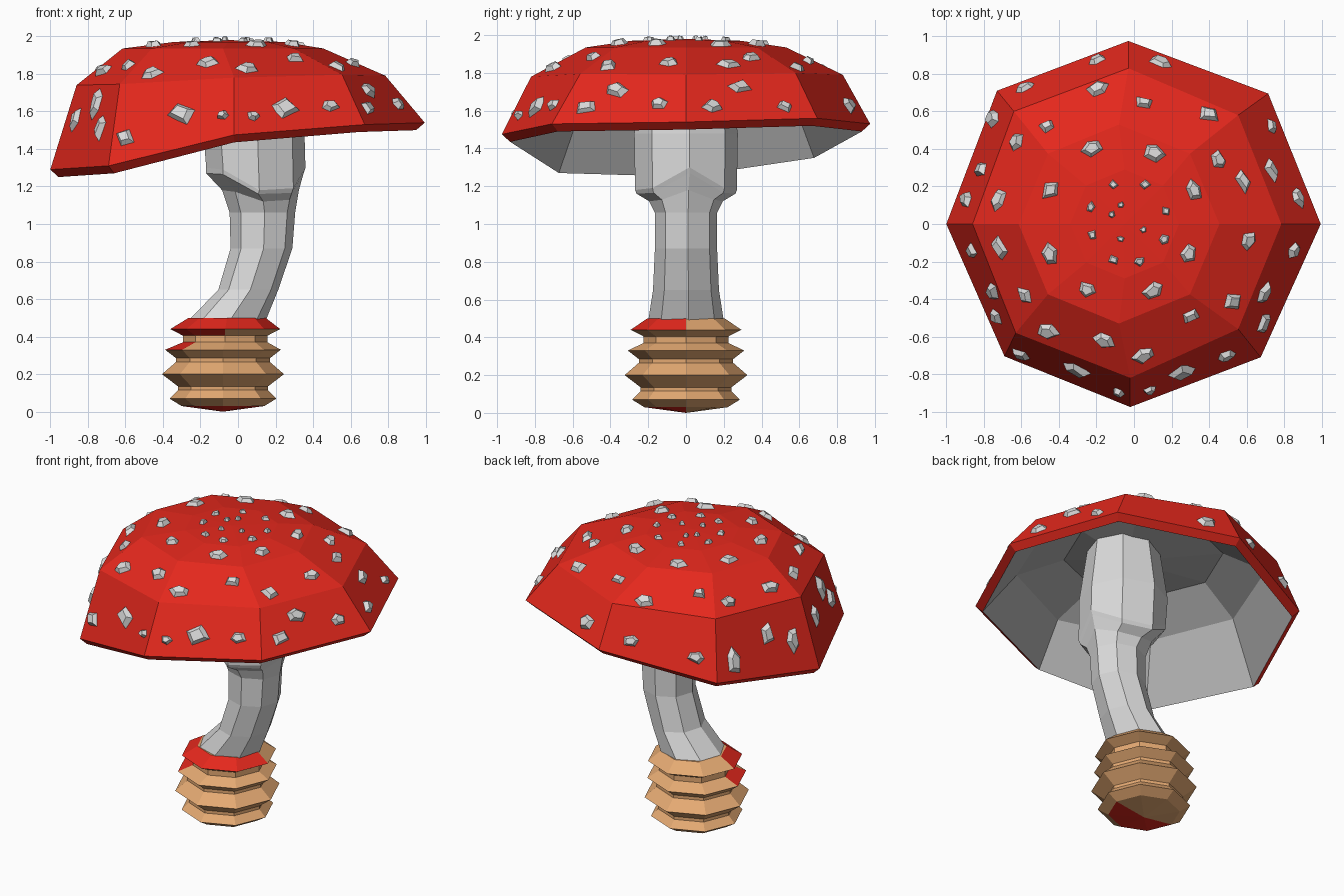
import bpy, bmesh, math, random
from mathutils import Vector
from mathutils.bvhtree import BVHTree

if "Cube" in bpy.data.objects:
    bpy.data.objects.remove(bpy.data.objects["Cube"])

random.seed(4)
N = 8


def material(name, rgb):
    m = bpy.data.materials.new(name)
    m.diffuse_color = (*rgb, 1)
    m.use_nodes = True
    m.node_tree.nodes["Principled BSDF"].inputs["Base Color"].default_value = m.diffuse_color
    return m


RED = material("red", (0.78, 0.021, 0.012))
PALE = material("pale grey", (0.70, 0.70, 0.70))
DIM = material("gill grey", (0.46, 0.46, 0.46))
TAN = material("tan", (0.78, 0.40, 0.17))


def finish(bm, name, mats):
    mesh = bpy.data.meshes.new(name)
    bm.to_mesh(mesh)
    for m in mats:
        mesh.materials.append(m)
    ob = bpy.data.objects.new(name, mesh)
    bpy.context.collection.objects.link(ob)
    return ob


def loft(rings, rule=lambda band, side: 0):
    """Skin a stack of eight-sided rings, bottom to top; a one-point ring closes an end."""
    bm = bmesh.new()
    rows = [[bm.verts.new(p) for p in ring] for ring in rings]
    for b, (lo, hi) in enumerate(zip(rows, rows[1:])):
        for s in range(N):
            t = (s + 1) % N
            quad = [lo[s % len(lo)], lo[t % len(lo)], hi[t % len(hi)], hi[s % len(hi)]]
            face = bm.faces.new(list(dict.fromkeys(quad)))
            face.material_index = rule(b, s)
    bm.normal_update()
    return bm


def ring(cx, z, rx, ry, wave=0, skew=0, turn=0):
    out = []
    for i in range(N):
        a = math.tau * i / N
        lift = wave * math.cos(2 * a) + skew * (math.cos(3 * a) - math.cos(a)) / 2
        out.append(Vector((cx + rx * math.cos(a + turn), ry * math.sin(a + turn), z + lift)))
    return out


def inset(points, scale, drop):
    c = Vector((-0.03, 0, 0))
    return [Vector((c.x + (p.x - c.x) * scale, p.y * scale, p.z - drop)) for p in points]


# Cap: tilted rim, three upper rings and an offset hollow underside
rim = [Vector(p) for p in (
    (0.995, 0, 1.54), (0.715, 0.695, 1.56), (-0.03, 0.975, 1.53), (-0.73, 0.71, 1.39),
    (-1.0, 0, 1.29), (-0.69, -0.705, 1.31), (-0.02, -0.975, 1.475), (0.675, -0.71, 1.53))]
shoulder = [Vector(p) for p in (
    (0.785, 0, 1.79), (0.555, 0.58, 1.80), (-0.03, 0.83, 1.79), (-0.64, 0.60, 1.76),
    (-0.86, 0, 1.74), (-0.63, -0.58, 1.745), (-0.02, -0.82, 1.78), (0.555, -0.56, 1.795))]
upper = ring(-0.08, 1.935, 0.535, 0.53)
crown = ring(-0.05, 1.97, 0.29, 0.29)
top = [Vector((-0.05, 0, 1.98))]
lip = inset(rim, 0.955, 0.04)
cap_rings = [[Vector((0.05, 0, 1.77))], inset(upper, 0.92, 0.09), inset(shoulder, 0.92, 0.07),
             lip, rim, shoulder, upper, crown, top]
cap_bm = loft(cap_rings, lambda band, side: 1 if band < 3 else 0)
finish(cap_bm, "cap", [RED, DIM])

# Stem: bent column with a wavy-edged collar under the cap
stem = [(-0.055, 0.49, 0.205, 0.2), (0.055, 0.65, 0.16, 0.175), (0.125, 0.87, 0.165, 0.165),
        (0.13, 1.06, 0.175, 0.165), (0.12, 1.15, 0.205, 0.195, 0.03, 0.03),
        (0.09, 1.215, 0.26, 0.262, 0.055, 0.07), (0.095, 1.24, 0.265, 0.27, 0.06, 0.07),
        (0.085, 1.48, 0.27, 0.275), (0.085, 1.84, 0.22, 0.22)]
finish(loft([ring(*s, turn=0.07) for s in stem]), "stem", [PALE])

# Pleated base with a few red faces on the front side
pleats = [(0.03, 0.22), (0.07, 0.285), (0.115, 0.24), (0.135, 0.24), (0.20, 0.325), (0.265, 0.25),
          (0.285, 0.25), (0.33, 0.308), (0.37, 0.225), (0.405, 0.225), (0.44, 0.293), (0.50, 0.205)]
RED_SIDES = {0: range(4, 8), 8: range(4, 5), 10: range(4, 6), 11: range(4, 8)}
base_rings = [[Vector((-0.08, 0, 0))]]
base_rings += [ring(-0.08 + 0.012 * (z > 0.35) + 0.01 * (z > 0.45), z, r, r) for z, r in pleats]
base_rings += [[Vector((-0.06, 0, 0.5))]]
finish(loft(base_rings, lambda band, side: int(side in RED_SIDES.get(band, ()))), "base", [TAN, RED])

# Warts: faceted chips dropped onto the cap and aligned to its faces
spots = [
    (-.11, .21), (.06, .21), (-.23, .09), (.17, .07), (-.07, .1), (-.12, .05), (-.22, -.06), (.05, -.03),
    (-.07, -.08), (.16, -.08), (-.11, -.19), (.03, -.2),
    (-.22, .40), (.11, .38), (-.44, .18), (-.45, -.16), (-.25, -.35), (.10, -.36), (.29, -.16), (.32, .18),
    (.45, .34), (-.46, .52), (-.19, .72), (.05, .65), (-.63, .44), (-.72, .13), (-.71, -.13), (-.58, -.38),
    (-.46, -.57), (-.16, -.62), (.05, -.70), (.30, -.49), (.53, -.41), (.61, -.09), (.58, .23),
    (-.58, .72), (-.20, .87), (.14, .86), (.40, .58), (.73, .52), (.73, .29), (.87, .14), (.85, -.14),
    (.69, -.37), (.69, -.53), (.49, -.70), (.25, -.79), (.08, -.88), (-.08, -.89), (-.30, -.77),
    (-.60, -.69), (-.73, -.49), (-.86, -.14), (-.89, .13), (-.75, .56), (-.75, -.36), (-.81, .29)]
tree = BVHTree.FromBMesh(cap_bm)
wart_bm = bmesh.new()
for x, y in spots:
    hit, normal, _, _ = tree.ray_cast(Vector((x, y, 3)), Vector((0, 0, -1)))
    if hit is None:
        continue
    d = math.hypot(x + 0.05, y)
    # small near the crown, large on the walls, long up the steep side
    size, along, height = random.uniform(0.055, 0.075), 0.75, 0.03
    if d < 0.27:
        size, along, height = (0.024 if d < 0.15 else 0.034), 0.85, 0.022
    elif abs(y + 0.78) < 0.02:
        size, along, height = 0.092, 0.85, 0.035
    elif x < -0.68 and d > 0.7:
        size, along, height = 0.055, 1.7, 0.032
    elif abs(y + 0.885) < 0.01:
        size = 0.04
    # local frame: u runs along the slope, v around the cap
    u = Vector((0, 0, 1)) - normal * normal.z
    u = u.normalized() if u.length > 0.01 else Vector((1, 0, 0))
    v = normal.cross(u)
    sides, turn = random.choice((4, 5, 5)), random.uniform(0, 6)
    loops = [[], []]
    for i in range(sides):
        a = turn + math.tau * (i + random.uniform(-0.15, 0.15)) / sides
        r = size * random.uniform(0.85, 1.15)
        flat = u * (r * along * math.cos(a)) + v * (r * math.sin(a))
        loops[0].append(wart_bm.verts.new(hit + flat - normal * 0.008))
        loops[1].append(wart_bm.verts.new(hit + flat * 0.55 + normal * height * random.uniform(0.7, 1)))
    low, high = loops
    for i in range(sides):
        j = (i + 1) % sides
        wart_bm.faces.new((low[i], low[j], high[j], high[i]))
    wart_bm.faces.new(high)
    wart_bm.faces.new(low[::-1])
bmesh.ops.recalc_face_normals(wart_bm, faces=wart_bm.faces)
finish(wart_bm, "warts", [PALE])
